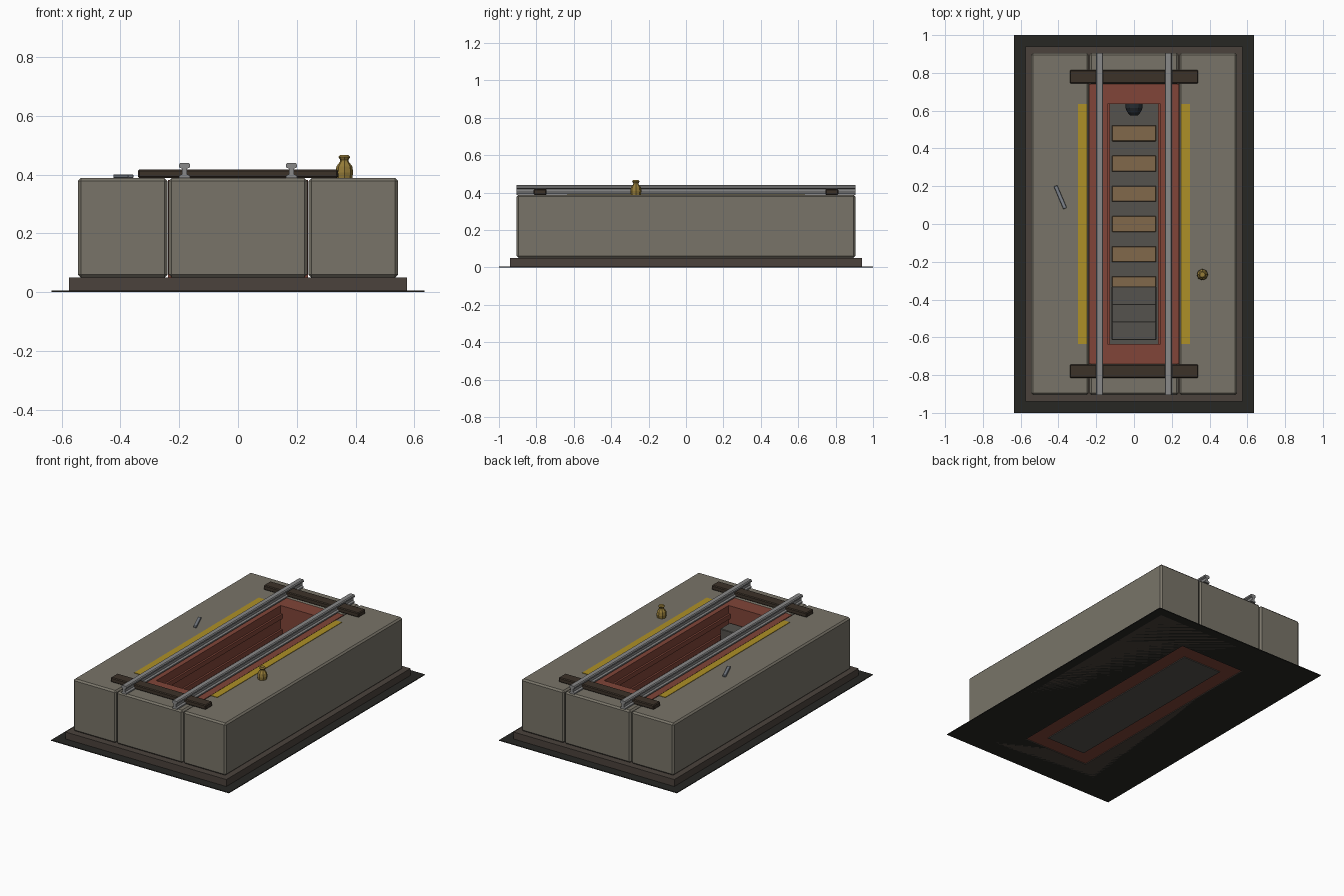
import bpy, bmesh, math
from mathutils import Matrix

if "Cube" in bpy.data.objects:
    bpy.data.objects.remove(bpy.data.objects["Cube"])


def mat(name, r, g, b):
    m = bpy.data.materials.new(name)
    m.diffuse_color = (r, g, b, 1)
    m.use_nodes = True
    m.node_tree.nodes["Principled BSDF"].inputs["Base Color"].default_value = m.diffuse_color
    return m


CONCRETE = mat("concrete", 0.19, 0.175, 0.14)
PLINTH = mat("dark_stone", 0.07, 0.055, 0.045)
GROUND = mat("ground", 0.02, 0.02, 0.017)
BRICK = mat("brick", 0.22, 0.06, 0.04)
TIMBER = mat("timber", 0.045, 0.032, 0.022)
PLANK = mat("plank", 0.22, 0.14, 0.07)
FLOOR = mat("pit_floor", 0.09, 0.085, 0.075)
STEEL = mat("steel", 0.25, 0.25, 0.25)
YELLOW = mat("yellow_paint", 0.42, 0.28, 0.02)
BRASS = mat("brass", 0.3, 0.2, 0.04)
TOOL = mat("tool_steel", 0.2, 0.22, 0.25)
BLACK = mat("lamp_black", 0.02, 0.025, 0.03)


def finish(name, bm, material):
    bmesh.ops.recalc_face_normals(bm, faces=bm.faces)
    me = bpy.data.meshes.new(name)
    bm.to_mesh(me)
    bm.free()
    me.materials.append(material)
    ob = bpy.data.objects.new(name, me)
    bpy.context.collection.objects.link(ob)
    return ob


def box(name, x, y, z, material, bevel=0):
    """Box from (min, max) pairs, with an optional chamfer."""
    bm = bmesh.new()
    size = [b - a for a, b in (x, y, z)]
    mid = [(a + b) / 2 for a, b in (x, y, z)]
    bmesh.ops.create_cube(bm, size=1, matrix=Matrix.Translation(mid) @ Matrix.Diagonal((*size, 1)))
    if bevel:
        bmesh.ops.bevel(bm, geom=bm.edges[:], offset=bevel, segments=1, affect='EDGES')
    return finish(name, bm, material)


def frame(name, outer, inner, z, material):
    """Rectangular ring made of one mesh."""
    bm = bmesh.new()
    rings = []
    for (hx, hy), h in ((outer, z[0]), (outer, z[1]), (inner, z[1]), (inner, z[0])):
        rings.append([bm.verts.new((sx * hx, sy * hy, h)) for sx, sy in ((-1, -1), (1, -1), (1, 1), (-1, 1))])
    for i in range(4):
        a, b = rings[i], rings[(i + 1) % 4]
        for j in range(4):
            k = (j + 1) % 4
            bm.faces.new((a[j], a[k], b[k], b[j]))
    return finish(name, bm, material)


def lathe(name, profile, sides, material, matrix):
    """Revolve (radius, height) points around z, with closed ends."""
    bm = bmesh.new()
    rings = [[bm.verts.new((r * math.cos(2 * math.pi * i / sides), r * math.sin(2 * math.pi * i / sides), h))
              for i in range(sides)] for r, h in profile]
    for a, b in zip(rings, rings[1:]):
        for i in range(sides):
            j = (i + 1) % sides
            bm.faces.new((a[i], a[j], b[j], b[i]))
    bm.faces.new(rings[0])
    bm.faces.new(rings[-1])
    bm.transform(matrix)
    return finish(name, bm, material)


# Ground plate and stepped plinth around the pit
frame("ground_plate", (0.635, 1.0), (0.24, 0.74), (0, 0.005), GROUND)
frame("plinth", (0.575, 0.94), (0.235, 0.735), (0, 0.05), PLINTH)

# Chamfered concrete blocks, brick lining and projecting courses
for s, side in ((-1, "left"), (1, "right")):
    xs = sorted((s * 0.24, s * 0.545))
    box(side + "_concrete_block", xs, (-0.905, 0.905), (0.05, 0.388), CONCRETE, 0.01)
    xs = sorted((s * 0.25, s * 0.297))
    box(side + "_safety_stripe", xs, (-0.635, 0.635), (0.385, 0.391), YELLOW)
    for i, z in enumerate((0.1, 0.2, 0.3)):
        xs = sorted((s * 0.128, s * 0.142))
        box(f"{side}_brick_course_{i + 1}", xs, (-0.635, 0.635), (z, z + 0.03), BRICK)
for s, end in ((-1, "front"), (1, "back")):
    ys = sorted((s * 0.74, s * 0.905))
    box(end + "_concrete_block", (-0.236, 0.236), ys, (0.05, 0.388), CONCRETE, 0.01)
    # Sleeper crossing each end of the pit
    ys = sorted((s * 0.745, s * 0.815))
    box(end + "_sleeper", (-0.34, 0.34), ys, (0.388, 0.418), TIMBER, 0.005)
frame("brick_lining", (0.238, 0.74), (0.14, 0.635), (0.005, 0.382), BRICK)

# Pit floor, duckboards and steps
box("pit_floor", (-0.14, 0.14), (-0.64, 0.64), (0, 0.022), FLOOR)
for i in range(6):
    y = 0.48 - 0.16 * i
    box(f"duckboard_{i + 1}", (-0.117, 0.117), (y - 0.042, y + 0.042), (0.022, 0.036), PLANK, 0.003)
for i in range(3):
    y = -0.33 - 0.093 * i
    box(f"step_{i + 1}", (-0.118, 0.118), (-0.615, y), (0.022 + 0.087 * i, 0.109 + 0.087 * i), FLOOR, 0.003)

# Lamp on the back wall of the pit
lathe("pit_lamp", [(0.046, 0), (0.046, 0.02), (0.034, 0.045), (0.02, 0.06)], 12, BLACK,
      Matrix.Translation((0, 0.635, 0.2)) @ Matrix.Rotation(math.pi / 2, 4, 'X'))

# Rails with foot, web and head
half = [(0.018, 0.388), (0.018, 0.396), (0.008, 0.402), (0.008, 0.42), (0.019, 0.425), (0.019, 0.434), (0.014, 0.44)]
section = half + [(-x, z) for x, z in reversed(half)]
for s, side in ((-1, "left"), (1, "right")):
    bm = bmesh.new()
    face = bm.faces.new([bm.verts.new((s * 0.182 + x, -0.905, z)) for x, z in section])
    ext = bmesh.ops.extrude_face_region(bm, geom=[face], use_keep_orig=True)
    bmesh.ops.translate(bm, verts=[v for v in ext["geom"] if isinstance(v, bmesh.types.BMVert)], vec=(0, 1.81, 0))
    finish(side + "_rail", bm, STEEL)

# Oil can and loose bar tool on the concrete
lathe("oil_can", [(0.027, 0), (0.03, 0.02), (0.027, 0.04), (0.015, 0.056), (0.014, 0.062), (0.02, 0.072), (0.014, 0.078)],
      8, BRASS, Matrix.Translation((0.362, -0.268, 0.388)))
tool = box("bar_tool", (-0.01, 0.01), (-0.065, 0.065), (0, 0.013), TOOL, 0.002)
tool.location = (-0.39, 0.142, 0.388)
tool.rotation_euler.z = math.radians(23)
